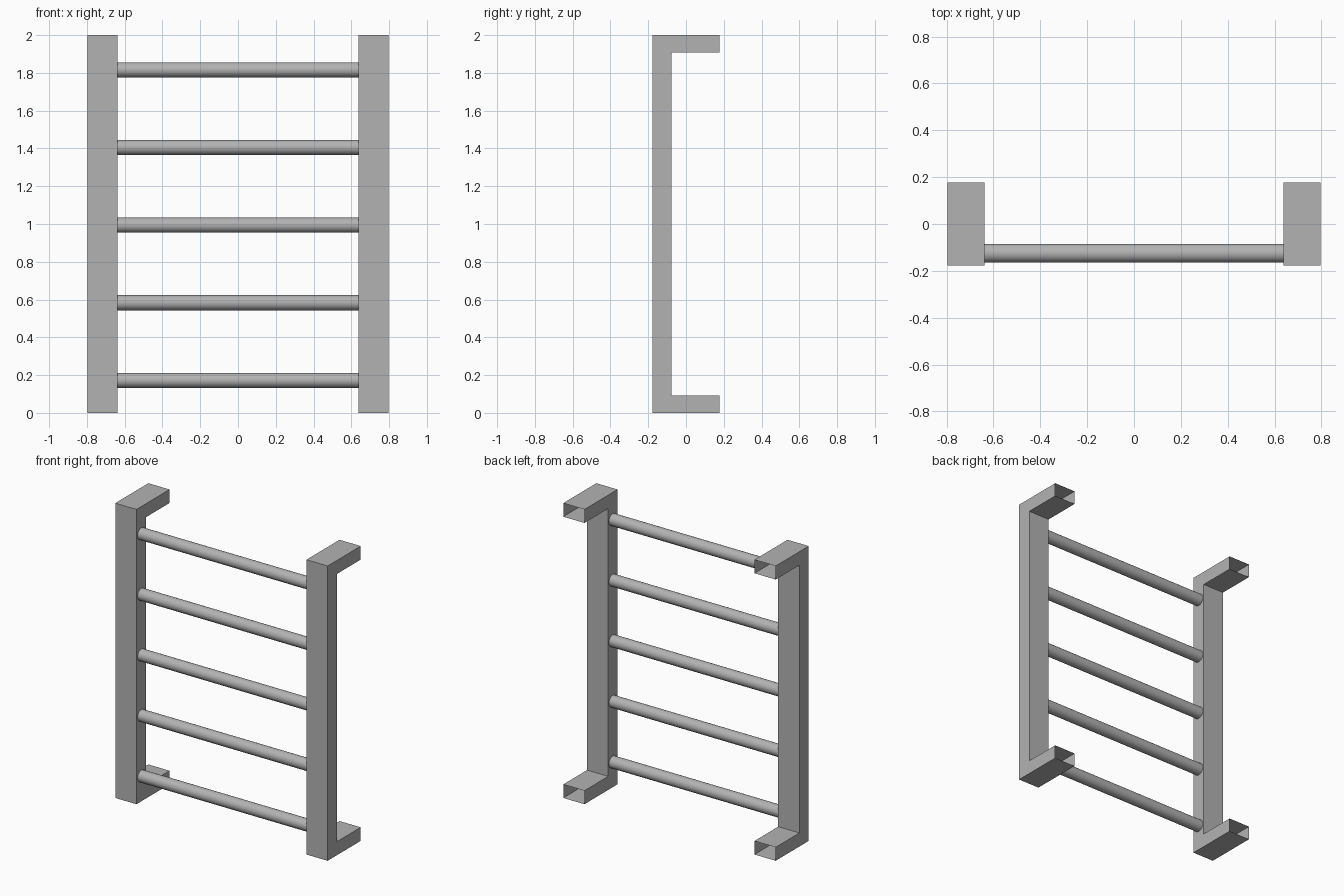
import bpy, bmesh, math
from mathutils import Matrix

cube = bpy.data.objects.get("Cube")
if cube:
    bpy.data.objects.remove(cube, do_unlink=True)

grey = bpy.data.materials.new("grey metal")
grey.use_nodes = True
grey.diffuse_color = (0.45, 0.45, 0.45, 1)
grey.node_tree.nodes["Principled BSDF"].inputs["Base Color"].default_value = (0.45, 0.45, 0.45, 1)

INNER, OUTER = 0.638, 0.797   # rail sides in x
FRONT, BACK = -0.177, 0.177   # rail depth
RUNG_Y, RUNG_R = -0.125, 0.04


def add_object(name, bm):
    mesh = bpy.data.meshes.new(name)
    bm.to_mesh(mesh)
    bm.free()
    mesh.materials.append(grey)
    obj = bpy.data.objects.new(name, mesh)
    bpy.context.collection.objects.link(obj)
    return obj


# Side rails: C-shaped hollow profile, open at the two wall ends
def rail(name, side):
    profile = [(FRONT, 0), (BACK, 0), (BACK, 0.092), (-0.077, 0.092),
               (-0.077, 1.908), (BACK, 1.908), (BACK, 2), (FRONT, 2)]
    bm = bmesh.new()
    face = bm.faces.new([bm.verts.new((side * INNER, y, z)) for y, z in profile])
    ext = bmesh.ops.extrude_face_region(bm, geom=[face], use_keep_orig=True)
    moved = [v for v in ext["geom"] if isinstance(v, bmesh.types.BMVert)]
    bmesh.ops.translate(bm, verts=moved, vec=(side * (OUTER - INNER), 0, 0))
    bmesh.ops.recalc_face_normals(bm, faces=bm.faces)
    ends = [f for f in bm.faces if all(abs(v.co.y - BACK) < 1e-4 for v in f.verts)]
    bmesh.ops.delete(bm, geom=ends, context="FACES")
    return add_object(name, bm)


rail("left_rail", 1)
rail("right_rail", -1)

# Round rungs between the rails
for i in range(5):
    bm = bmesh.new()
    bmesh.ops.create_cone(bm, segments=32, radius1=RUNG_R, radius2=RUNG_R,
                          depth=2 * INNER, cap_ends=False,
                          matrix=Matrix.Translation((0, RUNG_Y, 0.172 + 0.411 * i))
                          @ Matrix.Rotation(math.pi / 2, 4, "Y"))
    for f in bm.faces:
        f.smooth = True
    add_object(f"rung_{i + 1}", bm)
